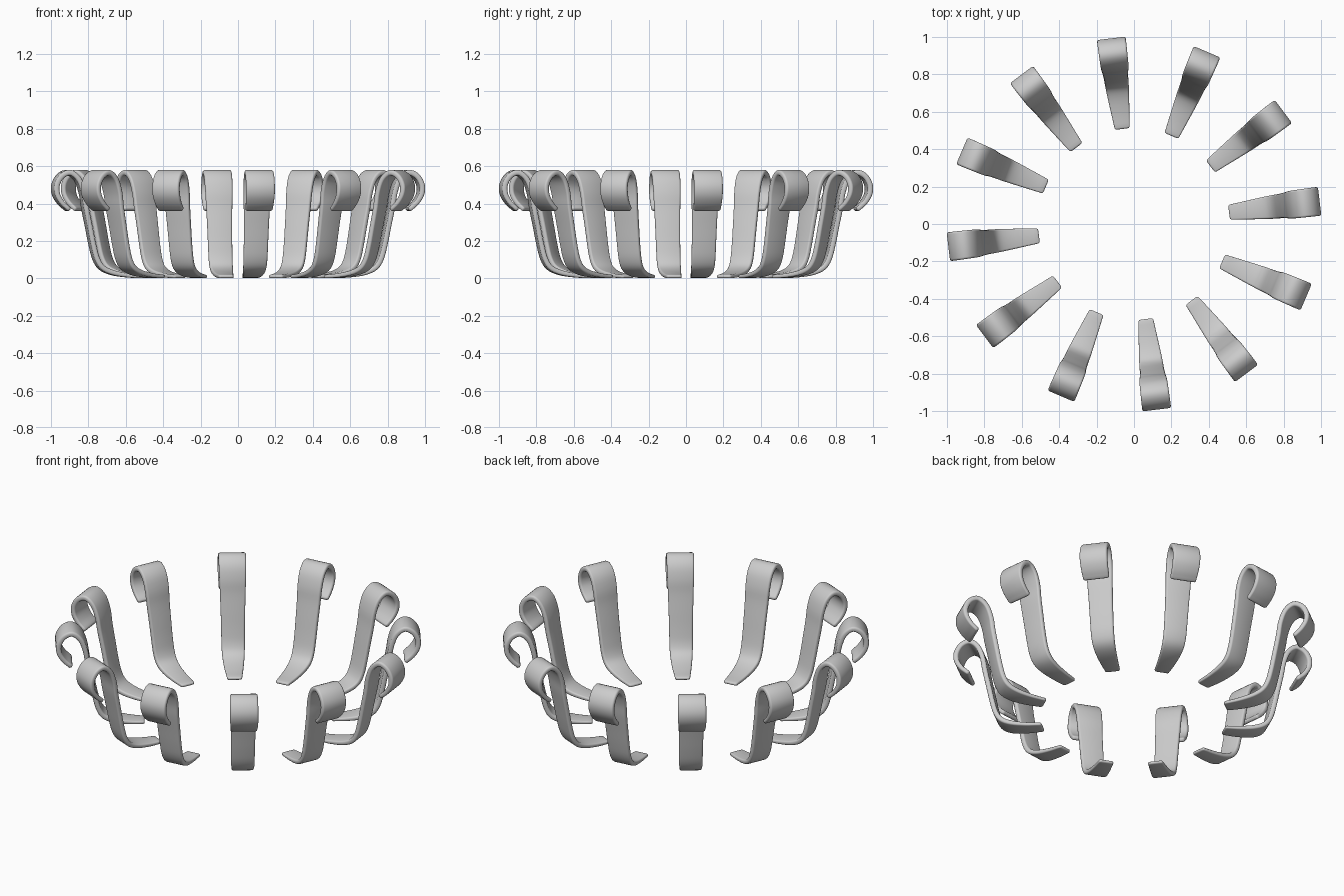
import bpy, bmesh, math
from mathutils import Vector

if "Cube" in bpy.data.objects:
    bpy.data.objects.remove(bpy.data.objects["Cube"])

# Centre line of one curled strip: radius, height, half width, half thickness
PATH = [
    (.522, .010, .041, .009), (.60, .016, .049, .011), (.68, .031, .057, .013),
    (.735, .058, .062, .014), (.765, .105, .064, .014), (.785, .18, .065, .014),
    (.805, .28, .067, .014), (.825, .38, .070, .014), (.838, .46, .073, .014),
    (.865, .53, .075, .014), (.91, .565, .076, .015), (.956, .547, .077, .015),
    (.983, .50, .077, .015), (.981, .45, .077, .014), (.955, .405, .075, .013),
    (.920, .372, .073, .012)]


def smooth_path(points, steps):
    """Catmull-Rom interpolation through the points."""
    p = [Vector(q) for q in points]
    p = [2 * p[0] - p[1]] + p + [2 * p[-1] - p[-2]]
    out = []
    for i in range(1, len(p) - 2):
        a, b, c, d = p[i - 1:i + 3]
        for s in range(steps):
            t = s / steps
            out.append(.5 * (2 * b + (c - a) * t + (2 * a - 5 * b + 4 * c - d) * t * t
                             + (3 * b - a - 3 * c + d) * t ** 3))
    return out + [p[-2]]


def section(w, t, bevel):
    """Rounded rectangle as (across, thickness) pairs."""
    pts = []
    for sx, sy, start in ((1, 1, 0), (-1, 1, 90), (-1, -1, 180), (1, -1, 270)):
        for k in range(4):
            a = math.radians(start + 30 * k)
            pts.append((sx * (w - bevel) + bevel * math.cos(a),
                        sy * (t - bevel) + bevel * math.sin(a)))
    return pts


def make_strip_mesh():
    line = smooth_path(PATH, 4)
    n = len(line)
    rings = []
    for i, q in enumerate(line):
        d = line[min(i + 1, n - 1)] - line[max(i - 1, 0)]
        tangent = Vector((d[0], d[1])).normalized()
        rings.append((Vector((q[0], q[1])), tangent, q[2], q[3]))

    # Rounded end rings
    def end_rings(ring, sign):
        pos, tan, w, t = ring
        return [(pos + tan * sign * e, tan, w - dw, t * k)
                for e, dw, k in ((.004, .002, .9), (.008, .006, .65), (.010, .013, .3))]
    rings = end_rings(rings[0], -1)[::-1] + rings + end_rings(rings[-1], 1)

    bm = bmesh.new()
    loops = []
    for pos, tan, w, t in rings:
        normal = Vector((-tan.y, tan.x))
        loops.append([bm.verts.new((pos.x + normal.x * v, u, pos.y + normal.y * v))
                      for u, v in section(w, t, t * .75)])
    for a, b in zip(loops, loops[1:]):
        for j in range(len(a)):
            k = (j + 1) % len(a)
            bm.faces.new((a[j], a[k], b[k], b[j]))
    bm.faces.new(loops[0])
    bm.faces.new(loops[-1][::-1])
    bmesh.ops.recalc_face_normals(bm, faces=bm.faces)
    for v in bm.verts:
        v.co.z = max(v.co.z, 0)
    for f in bm.faces:
        f.smooth = True
    mesh = bpy.data.meshes.new("curled_strip")
    bm.to_mesh(mesh)
    bm.free()
    return mesh


# Ring of twelve identical strips
strip_mesh = make_strip_mesh()
for i in range(12):
    strip = bpy.data.objects.new(f"curled_strip_{i + 1}", strip_mesh)
    strip.rotation_euler.z = math.radians(7 + 30 * i)
    bpy.context.collection.objects.link(strip)
